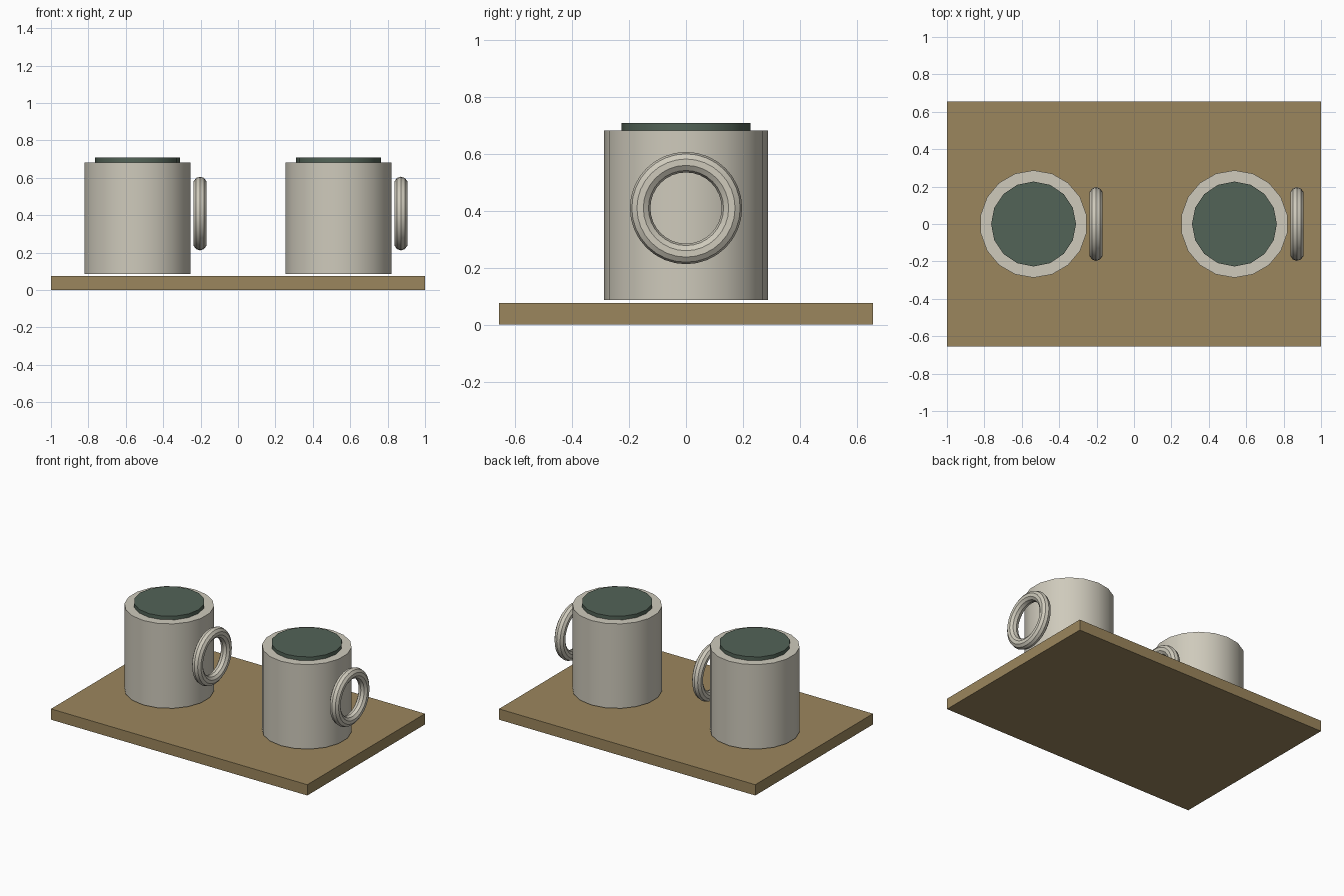
import bpy
import math

if "Cube" in bpy.data.objects:
    bpy.data.objects.remove(bpy.data.objects["Cube"])


def material(name, rgb):
    m = bpy.data.materials.new(name)
    m.diffuse_color = (*rgb, 1)
    m.use_nodes = True
    m.node_tree.nodes["Principled BSDF"].inputs["Base Color"].default_value = m.diffuse_color
    return m


WOOD = material("wood", (0.33, 0.24, 0.11))
CERAMIC = material("ceramic", (0.62, 0.59, 0.50))
DRINK = material("drink", (0.085, 0.125, 0.095))


def finish(name, mat, smooth=True):
    ob = bpy.context.object
    ob.name = name
    ob.data.materials.append(mat)
    if smooth:
        bpy.ops.object.shade_smooth_by_angle(angle=math.radians(35))
    return ob


def cylinder(name, mat, sides, radius, x, z0, z1):
    bpy.ops.mesh.primitive_cylinder_add(
        vertices=sides, radius=radius, depth=z1 - z0, location=(x, 0, (z0 + z1) / 2))
    return finish(name, mat)


# Tray board
bpy.ops.mesh.primitive_cube_add(size=1, location=(0, 0, 0.038))
bpy.context.object.scale = (2, 1.312, 0.076)
bpy.ops.object.transform_apply(location=False, rotation=False, scale=True)
finish("tray", WOOD, smooth=False)

# Two mugs, both with the handle on the +x side
for side, x in (("left", -0.537), ("right", 0.537)):
    cylinder(side + "_mug_body", CERAMIC, 18, 0.287, x, 0.086, 0.682)
    cylinder(side + "_mug_drink", DRINK, 16, 0.227, x, 0.67, 0.708)
    # Ring handle standing in the YZ plane
    bpy.ops.mesh.primitive_torus_add(
        major_radius=0.161, minor_radius=0.036, major_segments=32, minor_segments=10,
        location=(x + 0.334, 0, 0.409), rotation=(0, math.pi / 2, 0))
    finish(side + "_mug_handle", CERAMIC).select_set(True)
    bpy.ops.object.shade_smooth()
